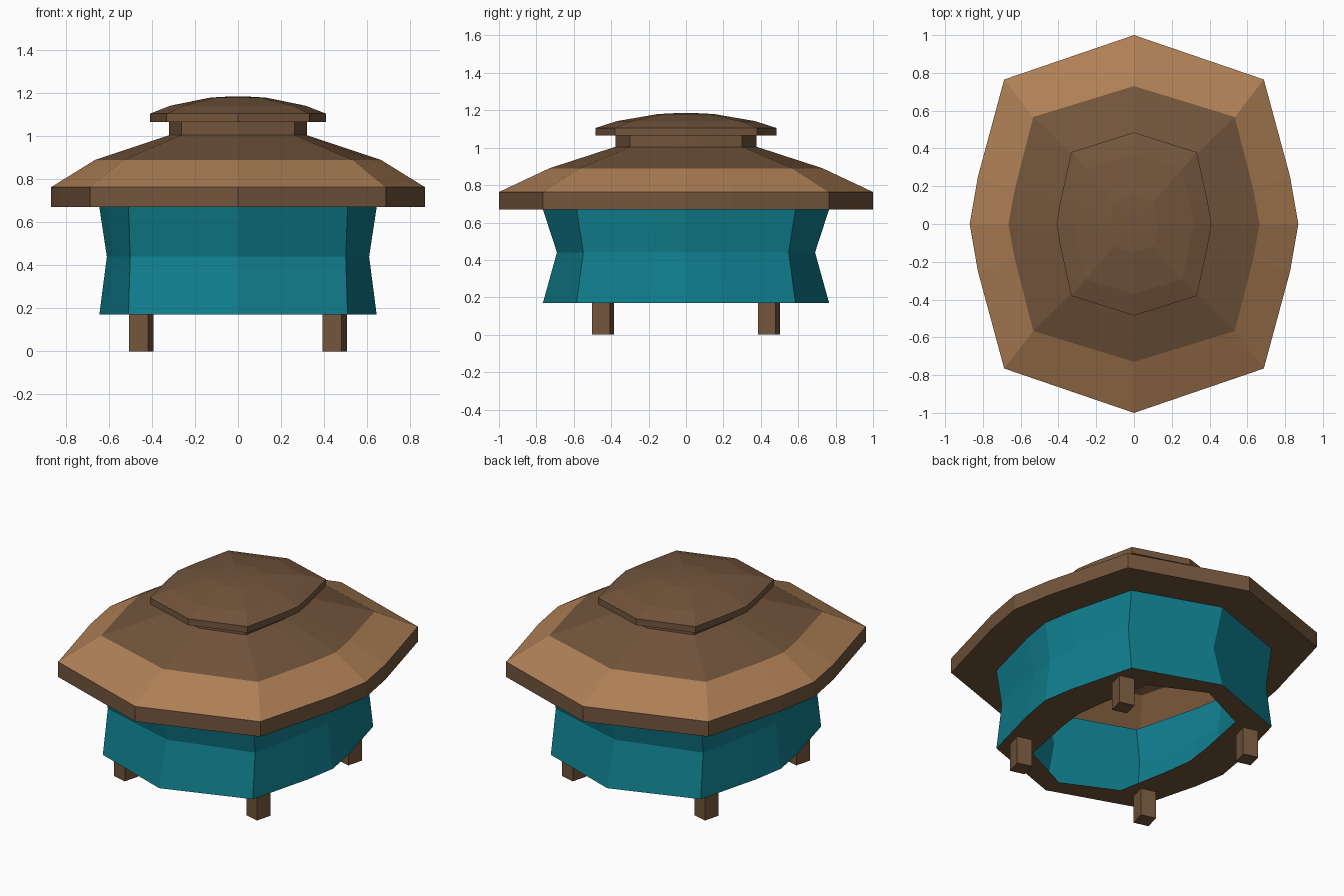
import bpy, bmesh, math
from mathutils import Matrix

if "Cube" in bpy.data.objects:
    bpy.data.objects.remove(bpy.data.objects["Cube"])


def material(name, rgb):
    m = bpy.data.materials.new(name)
    m.diffuse_color = (*rgb, 1)
    m.use_nodes = True
    m.node_tree.nodes["Principled BSDF"].inputs["Base Color"].default_value = m.diffuse_color
    return m


BROWN = material("dark brown wood", (0.171, 0.091, 0.045))
TAN = material("light brown wood", (0.429, 0.216, 0.093))
TEAL = material("teal panel", (0.005, 0.209, 0.270))

# Twelve-sided plan: one quarter outline, mirrored; True marks the corners
QUARTER = [(1, 0, False), (0.95, 0.25, False), (0.79, 0.765, True), (0, 1, False)]
PLAN = (QUARTER
        + [(-x, y, c) for x, y, c in QUARTER[-2::-1]]
        + [(-x, -y, c) for x, y, c in QUARTER[1:]]
        + [(x, -y, c) for x, y, c in QUARTER[-2:0:-1]])


def loft(name, rings, colours, mats, cap=False):
    """rings: (half x, half y, z, corner scale), from the inner lower edge up."""
    bm = bmesh.new()
    loops = []
    for rx, ry, z, k in rings:
        loops.append([bm.verts.new((x * rx * (k if c else 1), y * ry * (k if c else 1), z))
                      for x, y, c in PLAN])
    n = len(PLAN)
    for low, high, colour in zip(loops, loops[1:], colours):
        for i in range(n):
            j = (i + 1) % n
            bm.faces.new((low[i], low[j], high[j], high[i])).material_index = colour
    if cap:
        bm.faces.new(loops[-1])
    finish(name, bm, mats)


def finish(name, bm, mats):
    me = bpy.data.meshes.new(name)
    bm.to_mesh(me)
    bm.free()
    for m in mats:
        me.materials.append(m)
    bpy.context.collection.objects.link(bpy.data.objects.new(name, me))


# Hollow waisted body with an open floor frame
loft("body", [(0.405, 0.65, 0.17, 1), (0.645, 0.765, 0.17, 1),
              (0.61, 0.69, 0.44, 1.04), (0.645, 0.765, 0.67, 1)],
     [1, 0, 0], [TEAL, BROWN])

# Roof: underside, rim, light lower slope, dark upper slope, neck
loft("roof", [(0.645, 0.765, 0.67, 1), (0.87, 1, 0.67, 1), (0.87, 1, 0.763, 1),
              (0.665, 0.73, 0.89, 1.015), (0.32, 0.377, 1.005, 1.04),
              (0.32, 0.377, 1.068, 1.04)],
     [0, 0, 1, 0, 0], [BROWN, TAN])

# Domed top cap
loft("top_cap", [(0.30, 0.36, 1.066, 1.03), (0.41, 0.485, 1.066, 1.025),
                 (0.41, 0.485, 1.105, 1.025), (0.315, 0.37, 1.142, 1.03),
                 (0.13, 0.15, 1.18, 1.03), (0.04, 0.05, 1.185, 1)],
     [0] * 5, [BROWN], cap=True)

# Four slightly turned square legs
for side, sx in (("left", -1), ("right", 1)):
    for end, sy in (("front", -1), ("back", 1)):
        bm = bmesh.new()
        bmesh.ops.create_cube(bm, size=1, matrix=Matrix.Translation((sx * 0.45, sy * 0.443, 0.0875))
                              @ Matrix.Rotation(math.radians(-15), 4, "Z")
                              @ Matrix.Diagonal((0.092, 0.098, 0.175, 1)))
        finish(f"{end}_{side}_leg", bm, [BROWN])
